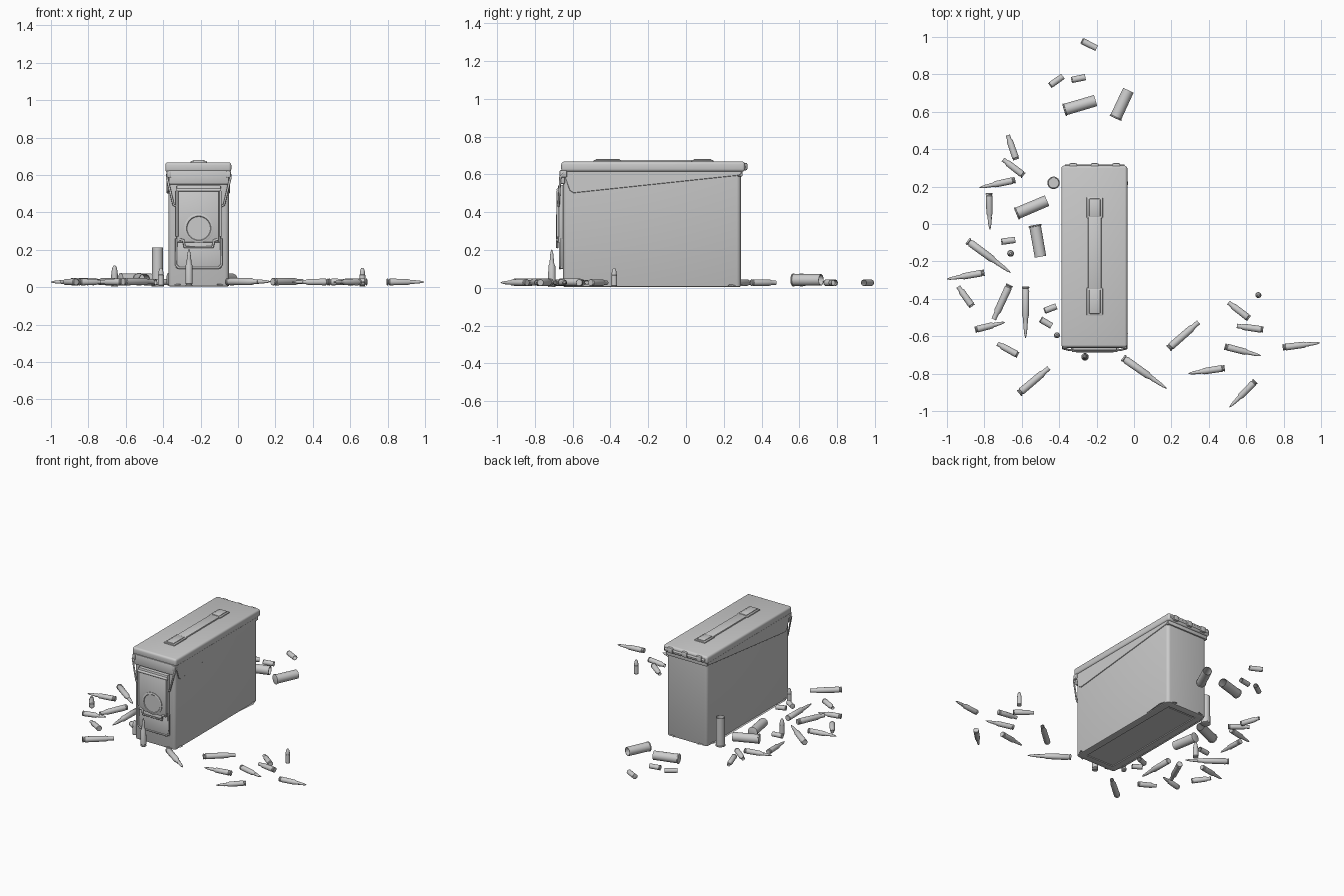
import bpy, bmesh, math
from mathutils import Vector

old = bpy.data.objects.get("Cube")
if old:
    bpy.data.objects.remove(old, do_unlink=True)

grey = bpy.data.materials.new("plain_grey")
grey.use_nodes = True
grey.diffuse_color = (0.6, 0.6, 0.6, 1)
grey.node_tree.nodes["Principled BSDF"].inputs["Base Color"].default_value = (0.6, 0.6, 0.6, 1)
CX = -0.21  # centre line of the can


def finish(name, bm):
    bmesh.ops.recalc_face_normals(bm, faces=bm.faces[:])
    me = bpy.data.meshes.new(name)
    bm.to_mesh(me)
    bm.free()
    me.materials.append(grey)
    ob = bpy.data.objects.new(name, me)
    bpy.context.collection.objects.link(ob)
    bpy.ops.object.select_all(action='DESELECT')
    ob.select_set(True)
    bpy.context.view_layer.objects.active = ob
    bpy.ops.object.shade_smooth_by_angle(angle=math.radians(35))
    return ob


def prism(name, points, axis, lo, hi, bevel=0.0, segments=2):
    """Extrude a 2D outline along x or y (or z) with softened edges."""
    put = {'x': lambda a, b, t: (t, a, b), 'y': lambda a, b, t: (a, t, b),
           'z': lambda a, b, t: (a, b, t)}[axis]
    bm = bmesh.new()
    face = bm.faces.new([bm.verts.new(put(a, b, lo)) for a, b in points])
    new = bmesh.ops.extrude_face_region(bm, geom=[face])["geom"]
    bmesh.ops.translate(bm, vec=Vector(put(0, 0, hi - lo)),
                        verts=[v for v in new if isinstance(v, bmesh.types.BMVert)])
    bmesh.ops.recalc_face_normals(bm, faces=bm.faces[:])
    if bevel:
        bmesh.ops.bevel(bm, geom=bm.edges[:], offset=bevel, segments=segments,
                        profile=0.5, affect='EDGES', clamp_overlap=True)
    return finish(name, bm)


def box(name, x, y, z, bevel=0.0, segments=2):
    outline = [(x[0], y[0]), (x[1], y[0]), (x[1], y[1]), (x[0], y[1])]
    return prism(name, outline, 'z', z[0], z[1], bevel, segments)


def rod(name, points, radius):
    cu = bpy.data.curves.new(name, 'CURVE')
    cu.dimensions = '3D'
    cu.bevel_depth = radius
    cu.bevel_resolution = 2
    cu.use_fill_caps = True
    sp = cu.splines.new('POLY')
    sp.points.add(len(points) - 1)
    for p, co in zip(sp.points, points):
        p.co = (*co, 1)
    cu.materials.append(grey)
    ob = bpy.data.objects.new(name, cu)
    bpy.context.collection.objects.link(ob)


def lathe(name, profile, length, radius, base, direction, sides=18):
    """Spin a (radius, height) profile, then aim its axis along direction."""
    bm = bmesh.new()
    rings = [[bm.verts.new((r * radius * math.cos(i * math.tau / sides),
                            r * radius * math.sin(i * math.tau / sides), h * length))
              for i in range(sides)] for r, h in profile]
    for a, b in zip(rings, rings[1:]):
        for i in range(sides):
            j = (i + 1) % sides
            bm.faces.new((a[i], a[j], b[j], b[i]))
    bm.faces.new(rings[0])
    bm.faces.new(rings[-1])
    ob = finish(name, bm)
    ob.rotation_euler = Vector(direction).to_track_quat('Z', 'Y').to_euler()
    ob.location = base


# Can body: rounded upright edges and a stepped recess underneath
bm = bmesh.new()
bmesh.ops.create_cube(bm, size=1)
for v in bm.verts:
    v.co = (CX + v.co.x * 0.325, -0.18 + v.co.y * 0.94, 0.32 + v.co.z * 0.63)
upright = [e for e in bm.edges if abs(e.verts[0].co.z - e.verts[1].co.z) > 0.1]
bmesh.ops.bevel(bm, geom=upright, offset=0.022, segments=4, profile=0.5, affect='EDGES')
bm.normal_update()
bottom = min(bm.faces, key=lambda f: f.calc_center_median().z)
bmesh.ops.bevel(bm, geom=bottom.edges[:], offset=0.006, segments=2, profile=0.5, affect='EDGES')
bm.normal_update()
bottom = min(bm.faces, key=lambda f: f.calc_center_median().z)
for thick, depth in ((0.045, 0), (0.008, -0.012), (0.03, 0), (0.008, 0.006)):
    bmesh.ops.inset_region(bm, faces=[bottom], thickness=thick, depth=depth)
finish("can_body", bm)

# Lid: rounded cap, slanted side skirt, front lip and rear flap
box("lid_cap", (-0.388, -0.036), (-0.66, 0.312), (0.615, 0.668), 0.014, 3)
prism("lid_skirt", [(-0.652, 0.63), (-0.642, 0.59), (-0.615, 0.515), (-0.595, 0.502),
                    (0.28, 0.595), (0.293, 0.605), (0.297, 0.63)],
      'x', -0.381, -0.043, 0.002, 1)
box("lid_rear_flap", (-0.378, -0.046), (0.27, 0.3), (0.59, 0.63), 0.004)
box("lid_front_band", (-0.37, -0.05), (-0.664, -0.64), (0.55, 0.625), 0.005)

# Rear hinge knuckles and pin
for x in (-0.325, CX, -0.095):
    box("hinge_knuckle", (x - 0.022, x + 0.022), (0.29, 0.325), (0.622, 0.662), 0.009, 2)
rod("hinge_pin", [(-0.37, 0.308, 0.64), (-0.05, 0.308, 0.64)], 0.01)

# Carry handle lying flat on the lid
for lo, hi in ((0.03, 0.145), (-0.49, -0.34)):
    box("handle_bracket", (CX - 0.043, CX + 0.043), (lo, hi), (0.66, 0.676), 0.005)
    box("handle_bracket_loop", (CX - 0.03, CX + 0.03), (lo + 0.01, hi - 0.01), (0.67, 0.681), 0.004)
box("handle_strap", (CX - 0.036, CX + 0.036), (-0.35, 0.04), (0.66, 0.677), 0.005)

# Front latch: hinged plate, stiffened edges, round boss and lower pocket
box("latch_plate", (CX - 0.118, CX + 0.118), (-0.676, -0.645), (0.24, 0.545), 0.006)
box("latch_face", (CX - 0.108, CX + 0.108), (-0.681, -0.66), (0.24, 0.515), 0.004)
rod("latch_top_roll", [(CX - 0.118, -0.676, 0.52), (CX + 0.118, -0.676, 0.52)], 0.009)
lathe("latch_boss", [(1, 0), (1, 0.7), (0.92, 1), (0.84, 1), (0.8, 0.6)], 0.008, 0.078,
      (CX, -0.679, 0.315), (0, -1, 0), 32)
box("latch_lower_plate", (CX - 0.122, CX + 0.122), (-0.667, -0.645), (0.1, 0.26), 0.008)
rod("latch_pocket_rim", [(CX + x, -0.667, z) for x, z in
    ((-0.12, 0.26), (-0.122, 0.12), (-0.105, 0.103), (0.105, 0.103), (0.122, 0.12), (0.12, 0.26))], 0.006)
rod("latch_pull_tab", [(CX + x, -0.681, z) for x, z in
    ((-0.1, 0.255), (-0.082, 0.25), (-0.075, 0.215), (0.075, 0.215), (0.082, 0.25), (0.1, 0.255))], 0.007)
for s in (-1, 1):
    rod("latch_bail", [(CX + s * 0.168, -0.645, 0.605), (CX + s * 0.17, -0.665, 0.585),
                       (CX + s * 0.135, -0.674, 0.44), (CX + s * 0.112, -0.674, 0.43)], 0.006)
    rod("latch_side_rail", [(CX + s * 0.116, -0.678, 0.27), (CX + s * 0.116, -0.678, 0.515)], 0.007)
    box("latch_pivot", (CX + s * 0.16 - 0.012, CX + s * 0.16 + 0.012),
        (-0.668, -0.63), (0.585, 0.622), 0.005)

# Cartridge outlines as (radius, height) fractions
RIM = [(0.9, 0), (1, 0.01), (1, 0.03), (0.82, 0.04), (0.82, 0.06), (1, 0.08)]
SHAPES = {
    "rifle_round": RIM + [(0.93, 0.56), (0.62, 0.63), (0.62, 0.72), (0.54, 0.72),
                          (0.5, 0.82), (0.32, 0.93), (0.08, 1)],
    "rifle_case": RIM + [(0.94, 0.75), (0.66, 0.83), (0.66, 1), (0.56, 1), (0.56, 0.85)],
    "pistol_round": RIM + [(0.98, 0.62), (0.88, 0.63), (0.84, 0.75), (0.65, 0.9), (0.3, 1)],
    "pistol_case": RIM + [(0.97, 1), (0.85, 1), (0.85, 0.3)],
    "shell_case": [(0.95, 0), (1.08, 0.01), (1.08, 0.04), (0.98, 0.05), (0.96, 1),
                   (0.85, 1), (0.85, 0.2)],
}

# Lying pieces: radius, then base and tip positions on the ground
LYING = [
    ("rifle_round", 0.02, [(-.89, -.09, -.66, -.26), (-.58, -.335, -.58, -.61),
                           (-.06, -.715, .175, -.88)]),
    ("rifle_round", 0.018, [(-.635, .235, -.825, .195), (-.775, .165, -.77, -.03),
                            (-.80, -.26, -1, -.295), (-.85, -.565, -.69, -.525),
                            (.485, -.77, .29, -.80), (.485, -.655, .68, -.705),
                            (.795, -.66, .995, -.635), (.65, -.84, .51, -.98)]),
    ("rifle_case", 0.02, [(-.665, -.325, -.75, -.51), (-.615, -.905, -.455, -.77),
                          (.185, -.665, .345, -.525)]),
    ("rifle_case", 0.018, [(-.63, .345, -.675, .475), (-.59, .26, -.70, .345),
                           (-.865, -.44, -.94, -.335), (-.62, -.7, -.73, -.64),
                           (.615, -.505, .505, -.42), (.69, -.565, .55, -.545)]),
    ("pistol_case", 0.017, [(-.28, .98, -.20, .94), (-.45, .74, -.38, .79),
                            (-.335, .77, -.26, .785), (-.71, -.095, -.635, -.085),
                            (-.48, -.465, -.415, -.44), (-.5, -.51, -.44, -.545)]),
    ("shell_case", 0.032, [(-.375, .61, -.205, .66), (-.10, .565, -.03, .715),
                           (-.63, .055, -.465, .125), (-.53, -.005, -.50, -.175)]),
]
for kind, r, spots in LYING:
    for x0, y0, x1, y1 in spots:
        run = Vector((x1 - x0, y1 - y0, 0))
        lathe(kind, SHAPES[kind], run.length, r, (x0, y0, 0.01 + r), run)

# Pieces standing on end
for kind, x, y, r, height in (("shell_case", -.43, .22, .031, .208),
                              ("rifle_round", -.262, -.71, .02, .2),
                              ("pistol_round", -.66, -.157, .018, .112),
                              ("pistol_round", -.412, -.595, .016, .1),
                              ("pistol_round", .665, -.38, .016, .1)):
    lathe(kind, SHAPES[kind], height, r, (x, y, 0.004), (0, 0, 1))
